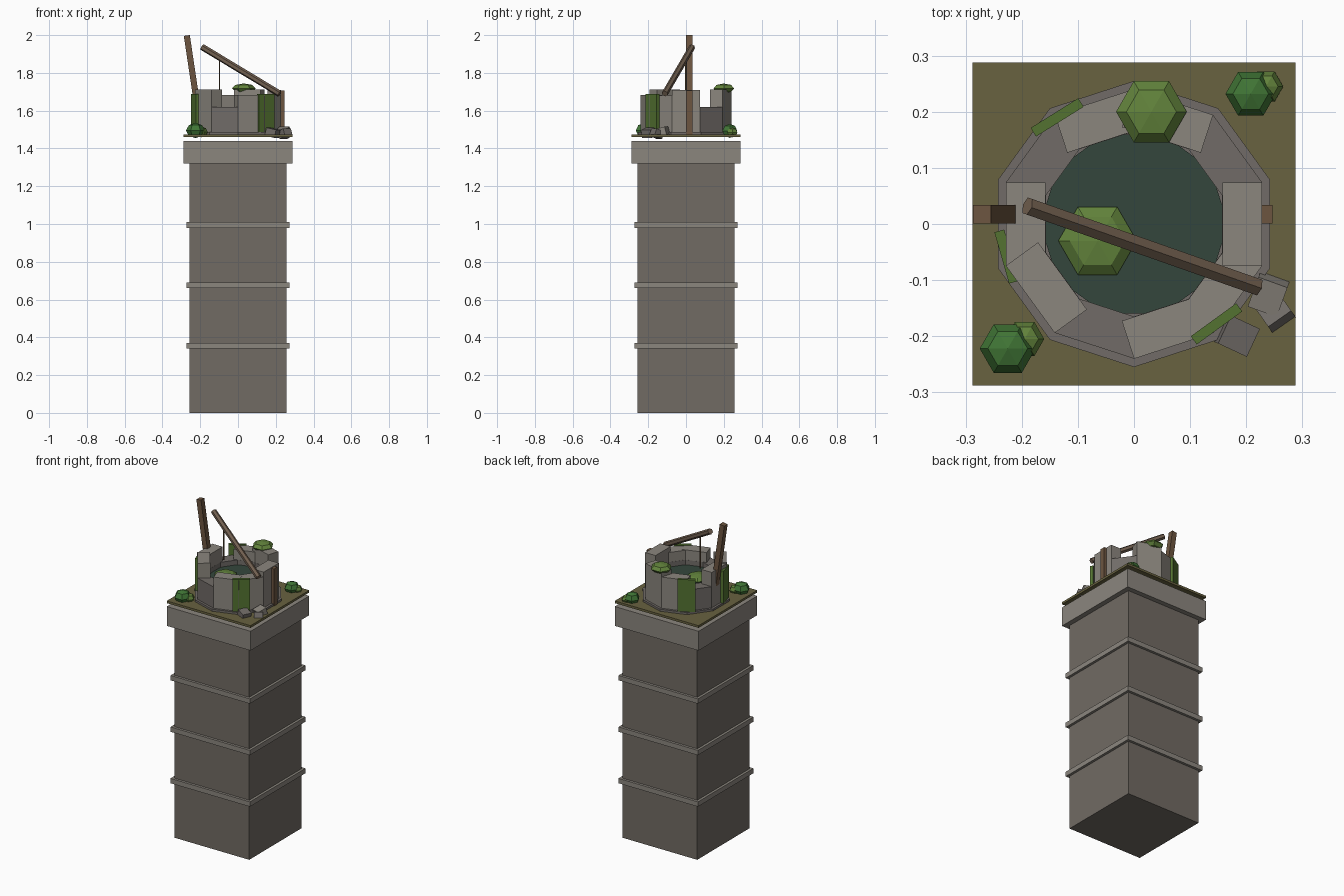
import bpy, bmesh
from math import radians, cos, sin, tau
from mathutils import Vector, Matrix

if "Cube" in bpy.data.objects:
    bpy.data.objects.remove(bpy.data.objects["Cube"])


def mat(name, r, g, b):
    m = bpy.data.materials.new(name)
    lin = [(c / 255) ** 2.2 for c in (r, g, b)]
    m.diffuse_color = (*lin, 1)
    m.use_nodes = True
    m.node_tree.nodes["Principled BSDF"].inputs["Base Color"].default_value = m.diffuse_color
    return m


STONE = mat("stone", 112, 106, 99)
TRIM = mat("pale_stone", 138, 133, 125)
WALL = mat("wall_stone", 112, 107, 103)
GRASS = mat("dry_grass", 104, 98, 66)
WATER = mat("water", 55, 72, 62)
WOOD = mat("wood", 108, 86, 66)
BEAM = mat("weathered_wood", 112, 95, 80)
IVY = mat("ivy", 84, 114, 52)
MOSS = mat("moss", 98, 130, 62)
BUSH = mat("bush", 66, 116, 56)
ROPE = mat("rope", 110, 90, 65)


def finish(name, bm, m, matrix=Matrix()):
    bmesh.ops.recalc_face_normals(bm, faces=bm.faces)
    me = bpy.data.meshes.new(name)
    bm.to_mesh(me)
    bm.free()
    me.materials.append(m)
    ob = bpy.data.objects.new(name, me)
    ob.matrix_world = matrix
    bpy.context.collection.objects.link(ob)
    return ob


def box(name, loc, size, m, rot=Matrix()):
    bm = bmesh.new()
    bmesh.ops.create_cube(bm, size=1, matrix=Matrix.Diagonal((*size, 1)))
    return finish(name, bm, m, Matrix.Translation(loc) @ rot)


def rot_z(deg):
    return Matrix.Rotation(radians(deg), 4, 'Z')


def ring(name, r_out, r_in, z0, z1, m, n=10):
    bm = bmesh.new()
    loops = []
    for r, z in ((r_out, z0), (r_out, z1), (r_in, z1), (r_in, z0)):
        loops.append([bm.verts.new((r * cos(tau * (i + .5) / n), r * sin(tau * (i + .5) / n), z))
                      for i in range(n)])
    for k in range(4):
        a, b = loops[k], loops[(k + 1) % 4]
        for i in range(n):
            j = (i + 1) % n
            bm.faces.new((a[i], a[j], b[j], b[i]))
    return finish(name, bm, m)


def rod(name, p, q, r, m, sides=6):
    p, q = Vector(p), Vector(q)
    d = q - p
    bm = bmesh.new()
    bmesh.ops.create_cone(bm, cap_ends=True, segments=sides, radius1=r, radius2=r, depth=d.length)
    rot = d.to_track_quat('Z', 'Y').to_matrix().to_4x4()
    return finish(name, bm, m, Matrix.Translation((p + q) / 2) @ rot)


def clump(name, loc, r, h, m):
    bm = bmesh.new()
    bmesh.ops.create_uvsphere(bm, u_segments=6, v_segments=4, radius=1)
    return finish(name, bm, m, Matrix.Translation(loc) @ rot_z(30) @ Matrix.Diagonal((r, r, h, 1)))


# Square tower with string courses and a cap
box("tower_shaft", (0, 0, .66), (.515, .515, 1.32), STONE)
for i in range(3):
    box(f"string_course_{i + 1}", (0, 0, .355 + .32 * i), (.546, .546, .03), TRIM)
box("tower_cap", (0, 0, 1.38), (.576, .576, .12), TRIM)
box("grass_slab", (0, 0, 1.468), (.576, .576, .014), GRASS)

# Ruined well: footing, low ring, water and surviving wall blocks
ring("well_footing", .255, .16, 1.462, 1.488, WALL)
ring("well_ring", .24, .165, 1.47, 1.62, WALL)
bm = bmesh.new()
bmesh.ops.create_cone(bm, cap_ends=True, segments=10, radius1=.168, radius2=.168, depth=.02,
                      matrix=Matrix.Translation((0, 0, 1.58)) @ rot_z(18))
finish("water", bm, WATER)
tops = {0: 1.71, 72: 1.712, 108: 1.682, 180: 1.708, 216: 1.712, 288: 1.682, 324: 1.68}
for a, top in tops.items():
    c = (.193 * cos(radians(a)), .193 * sin(radians(a)), (1.48 + top) / 2)
    box(f"wall_block_{a}", c, (.071, .148, top - 1.48), TRIM, rot_z(a))

# Ivy panels hanging on the wall
for i, (x, y, w, a) in enumerate([(-.137, .19, .1, 122), (-.227, -.058, .095, 196),
                                  (.147, -.178, .1, -54)]):
    box(f"ivy_panel_{i + 1}", (x, y, 1.587), (.018, w, .2), IVY, rot_z(a))

# Timbers: leaning post, short stump, fallen beam and rope
p, q = Vector((-.192, .017, 1.47)), Vector((-.271, .017, 1.998))
lean = (q - p).to_track_quat('Z', 'Y').to_matrix().to_4x4()
d = (q - p).normalized()
side = Vector((0, 1, 0))
lean = Matrix((side.cross(d), side, d)).transposed().to_4x4()
box("leaning_post", (p + q) / 2, (.032, .033, (q - p).length), WOOD, lean)
box("broken_post", (.231, .017, 1.588), (.032, .033, .236), WOOD)
rod("fallen_beam", (-.19, .032, 1.937), (.22, -.112, 1.69), .017, BEAM)
rod("rope", (-.098, 0, 1.67), (-.098, 0, 1.875), .004, ROPE)

# Plants
clump("lily_moss", (-.065, -.03, 1.596), .07, .022, MOSS)
clump("wall_moss", (.031, .2, 1.718), .063, .026, MOSS)
clump("front_bush_large", (-.225, -.222, 1.495), .05, .04, BUSH)
clump("front_bush_small", (-.195, -.205, 1.487), .035, .028, MOSS)
clump("rear_bush_large", (.208, .232, 1.493), .045, .037, BUSH)
clump("rear_bush_small", (.235, .245, 1.485), .031, .026, MOSS)

# Fallen rubble at the front right corner
for i, (x, y, z, s, a, t) in enumerate([(.24, -.125, 1.487, .055, -20, 15),
                                        (.25, -.155, 1.478, .05, 35, -22),
                                        (.183, -.198, 1.483, .055, 65, 12)]):
    r = rot_z(a) @ Matrix.Rotation(radians(t), 4, 'X')
    box(f"rubble_{i + 1}", (x, y, z), (s, s * 1.05, s * .8), TRIM if i == 0 else WALL, r)
